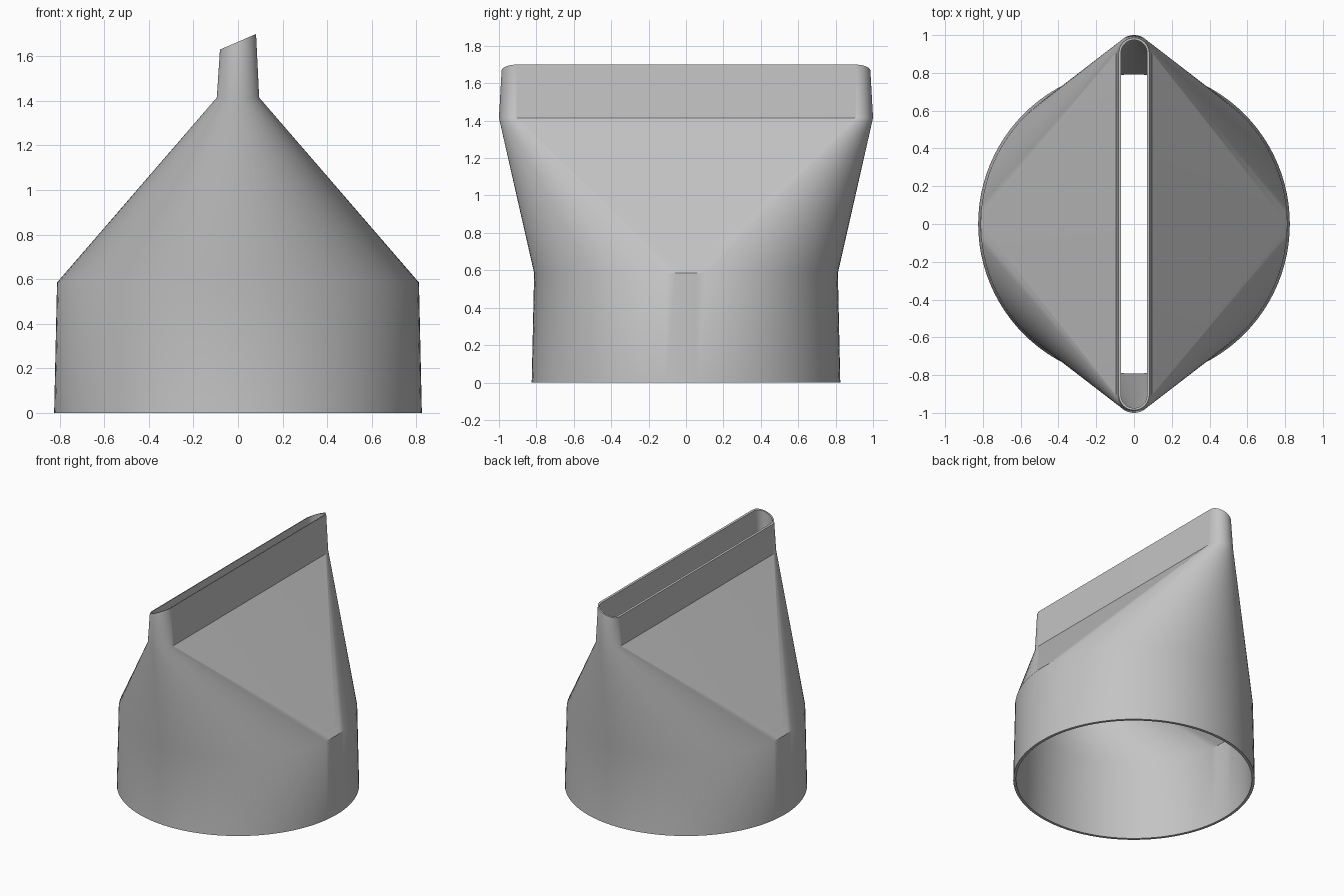
import bpy, bmesh
from math import sin, cos, pi, radians

cube = bpy.data.objects.get("Cube")
if cube:
    bpy.data.objects.remove(cube, do_unlink=True)

SEGS = 24  # segments per quarter turn


def slot_ring(radius, reach, z, slant=0.0):
    """Slot outline along y; a reach of zero gives a plain circle."""
    points = []
    for quarter in range(4):
        centre_y = reach if quarter < 2 else -reach
        for i in range(SEGS + 1):
            a = (quarter + i / SEGS) * pi / 2
            x, y = radius * cos(a), centre_y + radius * sin(a)
            points.append((x, y, z + slant * x))
    return points


def grey_material():
    mat = bpy.data.materials.new("grey plastic")
    mat.use_nodes = True
    colour = (0.55, 0.55, 0.55, 1)
    mat.diffuse_color = colour
    mat.node_tree.nodes["Principled BSDF"].inputs["Base Color"].default_value = colour
    return mat


# Round socket, loft and slanted slot collar: radius, reach, height, slant, wall
profile = [
    (0.825, 0, 0, 0, 0.02),
    (0.812, 0, 0.585, 0, 0.02),
    (0.095, 0.905, 1.415, 0, 0.013),
    (0.081, 0.905, 1.665, 0.43, 0.012),
]
outer = [slot_ring(r, reach, z, s) for r, reach, z, s, w in profile]
inner = [slot_ring(r - w, reach, z, s) for r, reach, z, s, w in profile]
rings = outer + inner[::-1]

# Skin the outer wall, top rim, inner wall and bottom rim as one closed shell
bm = bmesh.new()
loops = [[bm.verts.new(p) for p in ring] for ring in rings]
count = len(loops[0])
for k, low in enumerate(loops):
    high = loops[(k + 1) % len(loops)]
    for i in range(count):
        j = (i + 1) % count
        bm.faces.new((low[i], low[j], high[j], high[i]))
bmesh.ops.remove_doubles(bm, verts=bm.verts, dist=0.0001)
bmesh.ops.recalc_face_normals(bm, faces=bm.faces)
mesh = bpy.data.meshes.new("slot_nozzle")
bm.to_mesh(mesh)
bm.free()
mesh.materials.append(grey_material())

nozzle = bpy.data.objects.new("slot_nozzle", mesh)
bpy.context.collection.objects.link(nozzle)
bpy.ops.object.select_all(action='DESELECT')
nozzle.select_set(True)
bpy.context.view_layer.objects.active = nozzle
bpy.ops.object.shade_smooth_by_angle(angle=radians(35))
